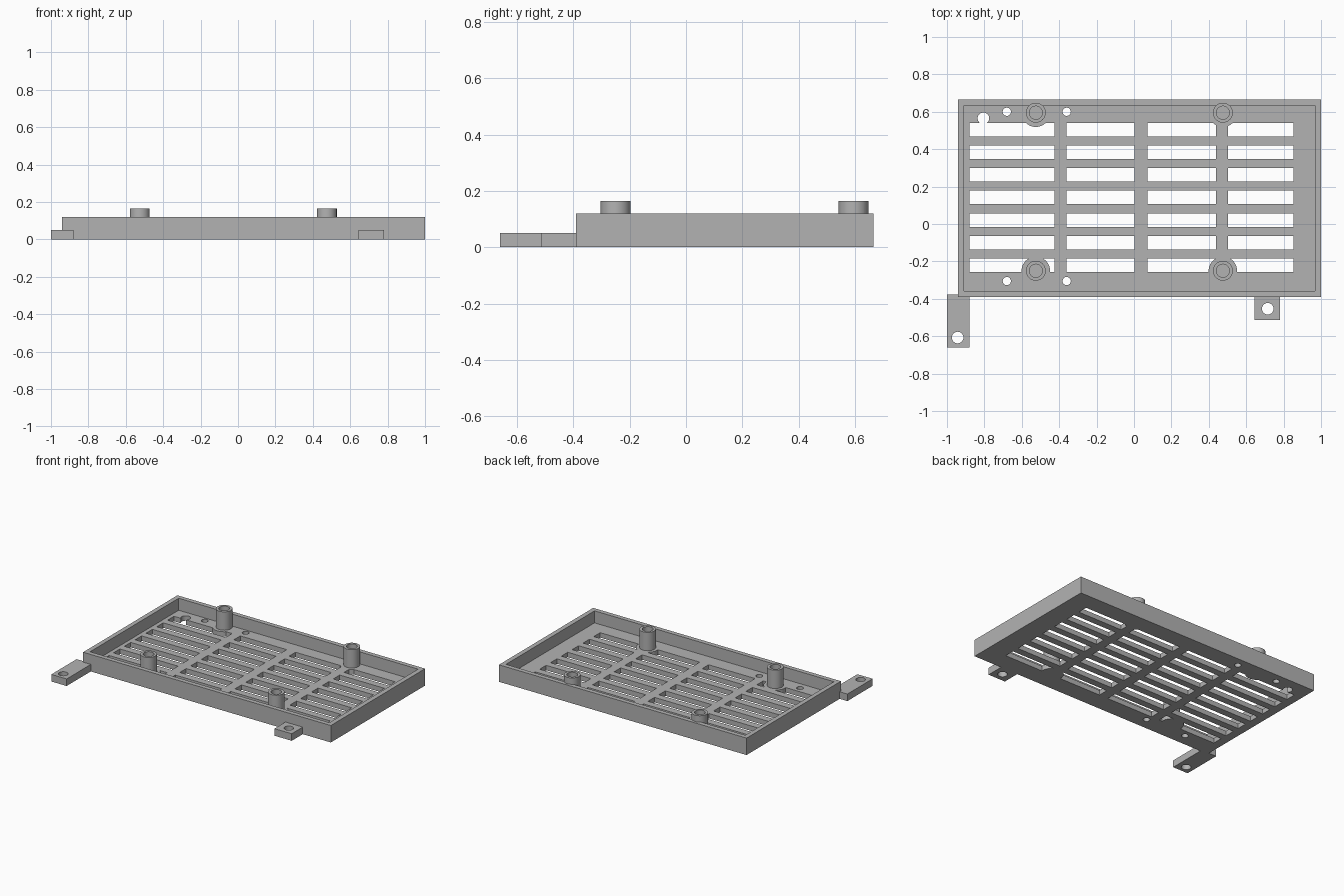
import bpy, bmesh
from mathutils import Matrix, Vector

if "Cube" in bpy.data.objects:
    bpy.data.objects.remove(bpy.data.objects["Cube"], do_unlink=True)

grey = bpy.data.materials.new("plain_grey")
grey.use_nodes = True
grey.diffuse_color = (0.45, 0.45, 0.45, 1)
grey.node_tree.nodes["Principled BSDF"].inputs["Base Color"].default_value = (0.45, 0.45, 0.45, 1)

HEIGHT, FLOOR, TAB, POST_TOP = 0.12, 0.035, 0.05, 0.165


def add_box(bm, x0, x1, y0, y1, z0, z1):
    size = Vector((x1 - x0, y1 - y0, z1 - z0))
    mid = Vector((x0 + x1, y0 + y1, z0 + z1)) / 2
    bmesh.ops.create_cube(bm, size=1, matrix=Matrix.Translation(mid) @ Matrix.Diagonal((*size, 1)))


def add_cylinder(bm, x, y, r, z0, z1):
    bmesh.ops.create_cone(bm, cap_ends=True, segments=40, radius1=r, radius2=r, depth=z1 - z0,
                          matrix=Matrix.Translation((x, y, (z0 + z1) / 2)))


def make(name, adder, items):
    """One object holding a primitive per item."""
    bm = bmesh.new()
    for item in items:
        adder(bm, *item)
    mesh = bpy.data.meshes.new(name)
    bm.to_mesh(mesh)
    bm.free()
    mesh.materials.append(grey)
    obj = bpy.data.objects.new(name, mesh)
    bpy.context.collection.objects.link(obj)
    return obj


def combine(obj, other, operation):
    """Apply a boolean and discard the helper."""
    mod = obj.modifiers.new("boolean", 'BOOLEAN')
    mod.operation, mod.object, mod.solver = operation, other, 'EXACT'
    bpy.context.view_layer.update()
    graph = bpy.context.evaluated_depsgraph_get()
    mesh = bpy.data.meshes.new_from_object(obj.evaluated_get(graph))
    obj.modifiers.clear()
    obj.data = mesh
    bpy.data.objects.remove(other, do_unlink=True)


posts = [(x, y) for x in (-0.525, 0.475) for y in (-0.25, 0.595)]

# Vent slots, cut back around each post footing
columns = [(-0.88, -0.425), (-0.361, 0.003), (0.072, 0.438), (0.502, 0.852)]
slots = make("slot_cutter", add_box,
             [(a, b, y, y + 0.072, -0.1, 0.08)
              for a, b in columns for y in [-0.257 + 0.121 * i for i in range(7)]])
footings = make("footing_cutter", add_cylinder, [(x, y, 0.076, -0.2, 0.2) for x, y in posts])
combine(slots, footings, 'DIFFERENCE')

# Open tray
tray = make("vented_tray", add_box, [(-0.94, 1, -0.39, 0.665, 0, HEIGHT)])
cavity = make("cavity_cutter", add_box, [(-0.908, 0.967, -0.358, 0.633, FLOOR, 0.3)])
combine(tray, cavity, 'DIFFERENCE')
combine(tray, slots, 'DIFFERENCE')

# Mounting tabs
tabs = make("tabs", add_box, [(-1, -0.88, -0.66, -0.377, 0, TAB), (0.645, 0.78, -0.513, -0.377, 0, TAB)])
combine(tray, tabs, 'UNION')

# Tab holes, cable hole and small floor holes
holes = [(-0.943, -0.607, 0.031), (0.715, -0.453, 0.031), (-0.805, 0.565, 0.031)]
holes += [(x, y, 0.022) for x in (-0.68, -0.36) for y in (-0.305, 0.6)]
drills = make("hole_cutter", add_cylinder, [(x, y, r, -0.1, 0.2) for x, y, r in holes])
combine(tray, drills, 'DIFFERENCE')

# Hollow standoff posts
standoffs = make("standoffs", add_cylinder, [(x, y, 0.053, FLOOR - 0.01, POST_TOP) for x, y in posts])
combine(tray, standoffs, 'UNION')
bores = make("bore_cutter", add_cylinder, [(x, y, 0.035, FLOOR, 0.3) for x, y in posts])
combine(tray, bores, 'DIFFERENCE')

bpy.ops.object.select_all(action='DESELECT')
tray.select_set(True)
bpy.context.view_layer.objects.active = tray
bpy.ops.object.shade_smooth_by_angle(angle=0.5)
